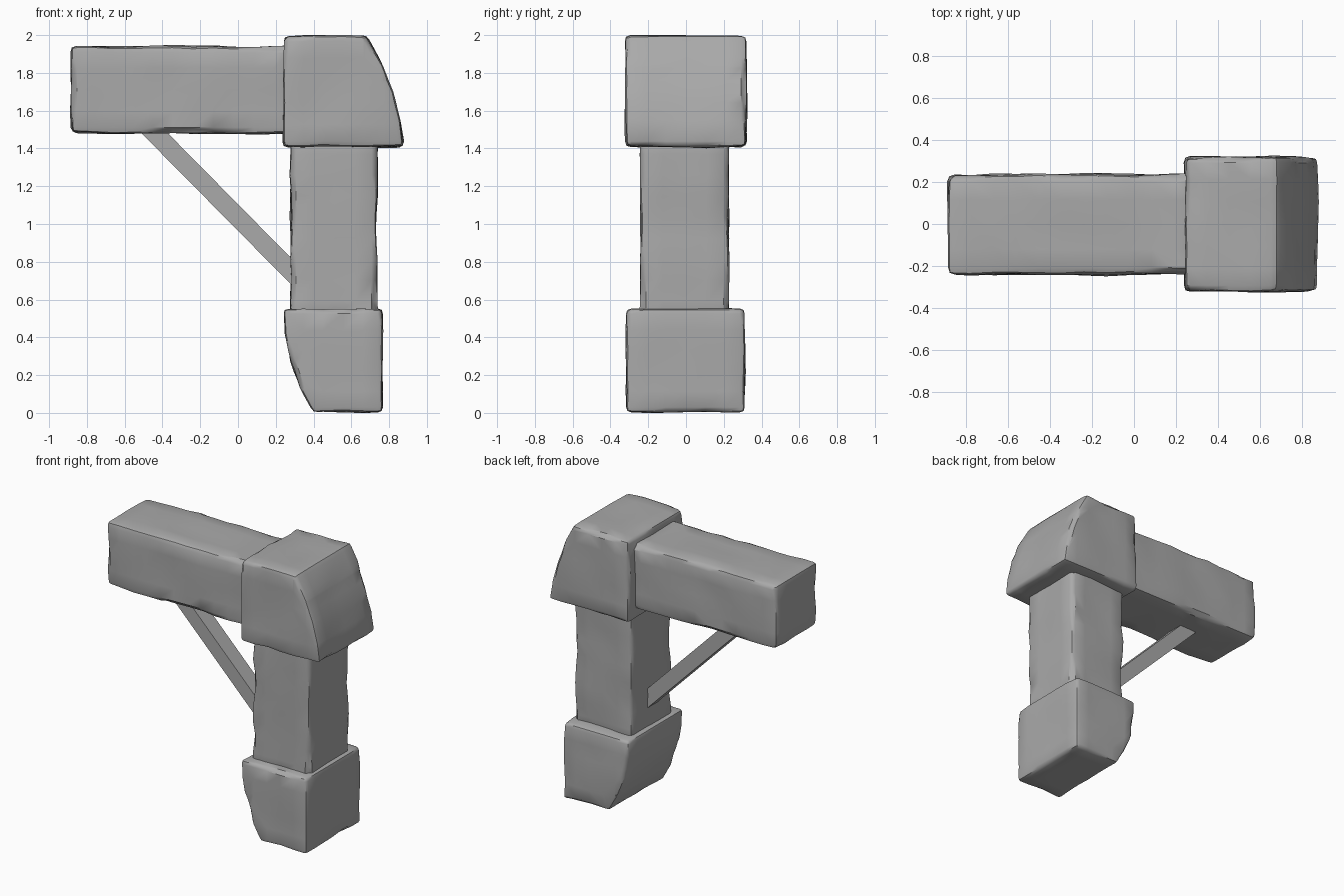
import bpy
import bmesh
from mathutils import Vector, noise

cube = bpy.data.objects.get("Cube")
if cube:
    bpy.data.objects.remove(cube, do_unlink=True)

stone = bpy.data.materials.new("grey_stone")
stone.use_nodes = True
GREY = (0.4, 0.4, 0.4, 1)
stone.diffuse_color = GREY
stone.node_tree.nodes["Principled BSDF"].inputs["Base Color"].default_value = GREY


def slice_up(bm, step):
    """Cut the solid along evenly spaced planes on every axis."""
    for axis in range(3):
        values = [v.co[axis] for v in bm.verts]
        low, high = min(values), max(values)
        count = max(2, round((high - low) / step))
        normal = Vector([float(i == axis) for i in range(3)])
        for i in range(1, count):
            geom = bm.verts[:] + bm.edges[:] + bm.faces[:]
            bmesh.ops.bisect_plane(bm, geom=geom, plane_no=normal,
                                   plane_co=normal * (low + (high - low) * i / count))


def extruded(name, profile, y0, y1, bevel=0.0, wear=0.0):
    """Extrude an x-z outline along y, then round and weather it."""
    bm = bmesh.new()
    base = bm.faces.new([bm.verts.new((x, y0, z)) for x, z in profile])
    new = bmesh.ops.extrude_face_region(bm, geom=[base])["geom"]
    bmesh.ops.translate(bm, vec=(0, y1 - y0, 0),
                        verts=[g for g in new if isinstance(g, bmesh.types.BMVert)])
    bmesh.ops.recalc_face_normals(bm, faces=bm.faces)
    if bevel:
        sharp = [e for e in bm.edges if e.calc_face_angle() > 0.6]
        bmesh.ops.bevel(bm, geom=sharp, offset=bevel, segments=2, profile=0.6,
                        affect='EDGES', clamp_overlap=True)
        slice_up(bm, 0.11)
        bm.normal_update()
        middle = sum((v.co for v in bm.verts), Vector()) / len(bm.verts)
        moves = []
        for v in bm.verts:
            # chips bite inward at the edges, faces undulate gently
            flat = max(abs(c) for c in v.normal)
            chip = max(0, noise.noise(v.co * 6 + middle)) * (1 - flat) * 2
            wave = noise.noise(v.co * 4.5 - middle)
            moves.append(v.normal * wear * (wave * 0.8 - chip * 3))
        for v, move in zip(bm.verts, moves):
            v.co += move
    mesh = bpy.data.meshes.new(name)
    bm.to_mesh(mesh)
    bm.free()
    mesh.materials.append(stone)
    obj = bpy.data.objects.new(name, mesh)
    bpy.context.collection.objects.link(obj)
    bpy.ops.object.select_all(action='DESELECT')
    obj.select_set(True)
    bpy.context.view_layer.objects.active = obj
    bpy.ops.object.shade_smooth_by_angle(angle=0.6)
    return obj


def block(x0, x1, z0, z1):
    return [(x0, z0), (x1, z0), (x1, z1), (x0, z1)]


# Upright post and horizontal beam
extruded("post", block(0.28, 0.735, 0.48, 1.48), -0.24, 0.225, 0.028, 0.016)
extruded("beam", block(-0.885, 0.3, 1.48, 1.94), -0.24, 0.235, 0.032, 0.018)

# Corner block with a curved outer shoulder
extruded("corner_block",
         [(0.24, 1.41), (0.88, 1.41), (0.86, 1.55), (0.82, 1.7),
          (0.765, 1.84), (0.68, 1.995), (0.24, 1.995)],
         -0.32, 0.32, 0.028, 0.016)

# Foot block with a curved inner side
extruded("foot_block",
         [(0.4, 0.005), (0.765, 0.005), (0.765, 0.55), (0.24, 0.55),
          (0.25, 0.42), (0.28, 0.27), (0.33, 0.13)],
         -0.315, 0.31, 0.025, 0.014)

# Diagonal brace between post and beam
extruded("brace", [(0.36, 0.60), (0.36, 0.74), (-0.43, 1.54), (-0.57, 1.54)],
         -0.08, 0.04)
